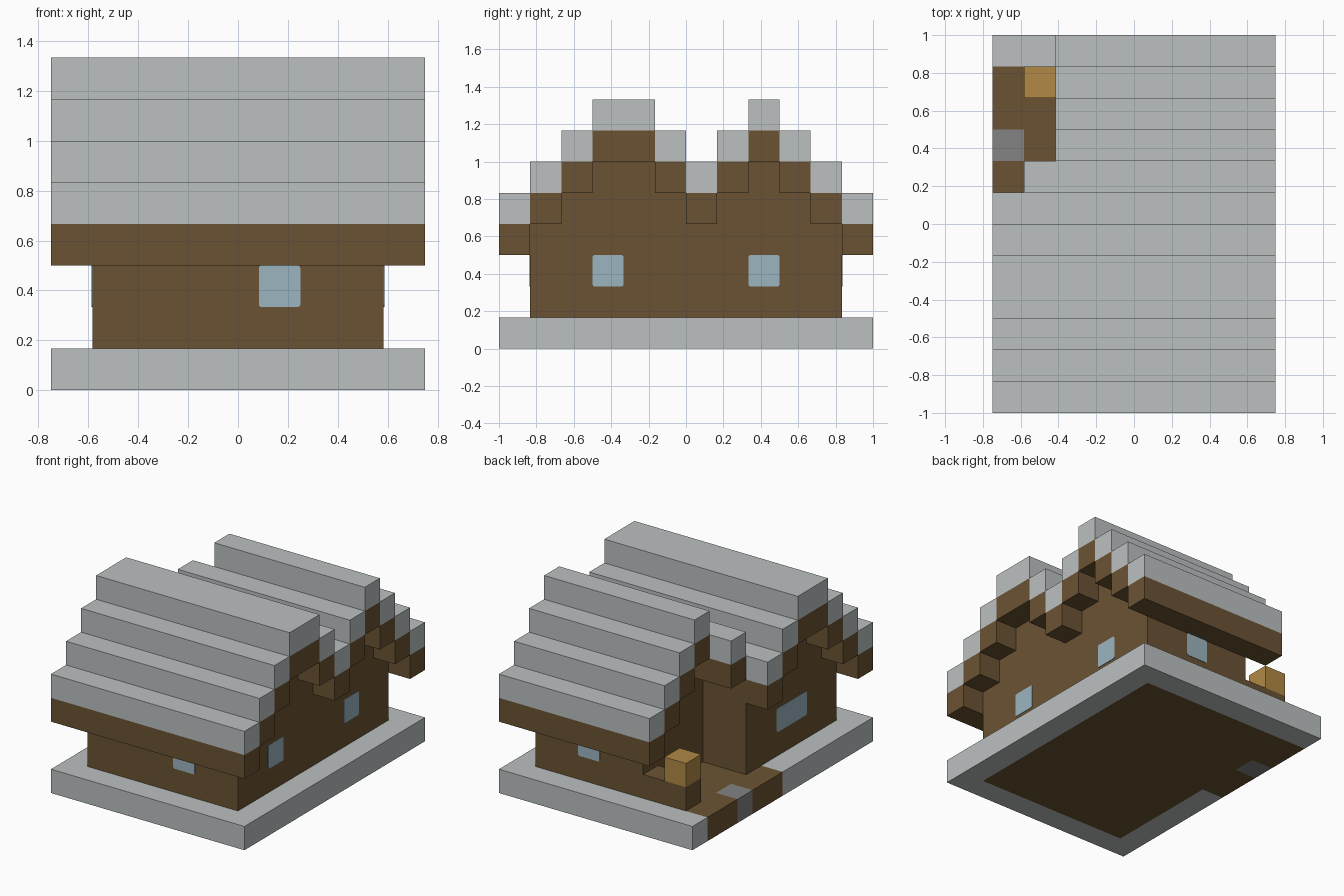
import bpy
import bmesh
from mathutils import Vector

cube = bpy.data.objects.get("Cube")
if cube:
    bpy.data.objects.remove(cube, do_unlink=True)

U = 1 / 6                          # size of one building block
ORIGIN = Vector((-0.75, -1, 0))


def material(name, *rgb):
    m = bpy.data.materials.new(name)
    m.use_nodes = True
    color = (*rgb, 1)
    m.diffuse_color = color
    m.node_tree.nodes["Principled BSDF"].inputs["Base Color"].default_value = color
    return m


GREY = material("pale grey", 0.50, 0.53, 0.53)
BROWN = material("timber brown", 0.147, 0.086, 0.033)
GLASS = material("pale blue glass", 0.33, 0.46, 0.52)
TAN = material("lantern tan", 0.44, 0.25, 0.06)
STONE = material("step grey", 0.23, 0.23, 0.23)


def finish(name, bm, mat):
    bmesh.ops.recalc_face_normals(bm, faces=bm.faces)
    mesh = bpy.data.meshes.new(name)
    bm.to_mesh(mesh)
    bm.free()
    mesh.materials.append(mat)
    obj = bpy.data.objects.new(name, mesh)
    bpy.context.collection.objects.link(obj)


def add_box(bm, lo, hi):
    """Box between two corners given in blocks."""
    lo, hi = Vector(lo), Vector(hi)
    verts = bmesh.ops.create_cube(bm, size=1)["verts"]
    for v in verts:
        v.co = ORIGIN + U * ((lo + hi) / 2 + v.co * (hi - lo))


def boxes(name, mat, *spans):
    bm = bmesh.new()
    for lo, hi in spans:
        add_box(bm, lo, hi)
    finish(name, bm, mat)


def stepped_wall(name, x0, x1, y0, tops):
    """Stepped profile, one top per block of depth, extruded along x."""
    outline = [(y0, 1)]
    for n, top in enumerate(tops):
        outline += [(y0 + n, top), (y0 + n + 1, top)]
    outline.append((y0 + len(tops), 1))
    # Drop the doubled points where neighbours are level
    outline = [p for n, p in enumerate(outline) if n == 0 or p != outline[n - 1]]
    bm = bmesh.new()
    face = bm.faces.new([bm.verts.new(ORIGIN + U * Vector((x0, y, z))) for y, z in outline])
    ext = bmesh.ops.extrude_face_region(bm, geom=[face])["geom"]
    bm.faces.ensure_lookup_table()
    moved = [g for g in ext if isinstance(g, bmesh.types.BMVert)]
    bmesh.ops.translate(bm, verts=moved, vec=(U * (x1 - x0), 0, 0))
    finish(name, bm, mat=BROWN)


def window(name, axis, plane, side, start, width=1):
    """Thin pane with clipped corners, laid on a wall."""
    lo, hi = [0, 0, 2], [0, 0, 3]
    lo[axis], hi[axis] = sorted((plane, plane + side * 0.02))
    other = 1 - axis
    lo[other], hi[other] = start, start + width
    bm = bmesh.new()
    add_box(bm, lo, hi)
    corners = [e for e in bm.edges
               if abs(e.verts[0].co[axis] - e.verts[1].co[axis]) > 0.001]
    bmesh.ops.bevel(bm, geom=corners, offset=0.01, segments=2, profile=0.5,
                    affect='EDGES')
    finish(name, bm, GLASS)


# Base: grey border round a timber floor that opens onto the porch
boxes("base_border", GREY,
      ((0, 0, 0), (9, 1, 1)), ((0, 11, 0), (9, 12, 1)),
      ((8, 1, 0), (9, 11, 1)), ((0, 1, 0), (1, 6, 1)))
boxes("timber_floor", BROWN,
      ((1, 1, 0), (8, 11, 1)), ((0, 6, 0), (1, 8, 1)), ((0, 9, 0), (1, 11, 1)))
boxes("door_step", STONE, ((0, 8, 0), (1, 9, 1)))

# Walls: the rear part is set back to leave the porch
stepped_wall("front_walls", 1, 8, 1, [4, 5, 6, 6, 5, 4])
stepped_wall("rear_walls", 3, 8, 7, [5, 6, 5, 4])

# Porch rail and lantern
boxes("porch_rail", BROWN, ((1, 10, 1), (3, 11, 2)))
boxes("lantern", TAN, ((1, 10, 2), (2, 11, 3)))

# Roof courses: (first row, last row, level, start in x), each on a timber beam
courses = [(0, 1, 4, 0), (1, 2, 5, 0), (2, 3, 6, 0), (3, 5, 7, 0), (5, 6, 6, 0),
           (6, 7, 5, 0), (7, 8, 6, 1), (8, 9, 7, 2), (9, 10, 6, 2),
           (10, 11, 5, 2), (11, 12, 4, 2)]
boxes("roof_courses", GREY,
      *[((x, a, z), (9, b, z + 1)) for a, b, z, x in courses])
boxes("roof_beams", BROWN,
      *[((x, a, z - 1), (9, b, z)) for a, b, z, x in courses])

# Windows
window("front_window", 1, 1, -1, 5)
window("back_window", 1, 11, 1, 5)
window("left_front_window", 0, 8, 1, 3)
window("left_rear_window", 0, 8, 1, 8)
window("right_window", 0, 1, -1, 3, 2)
